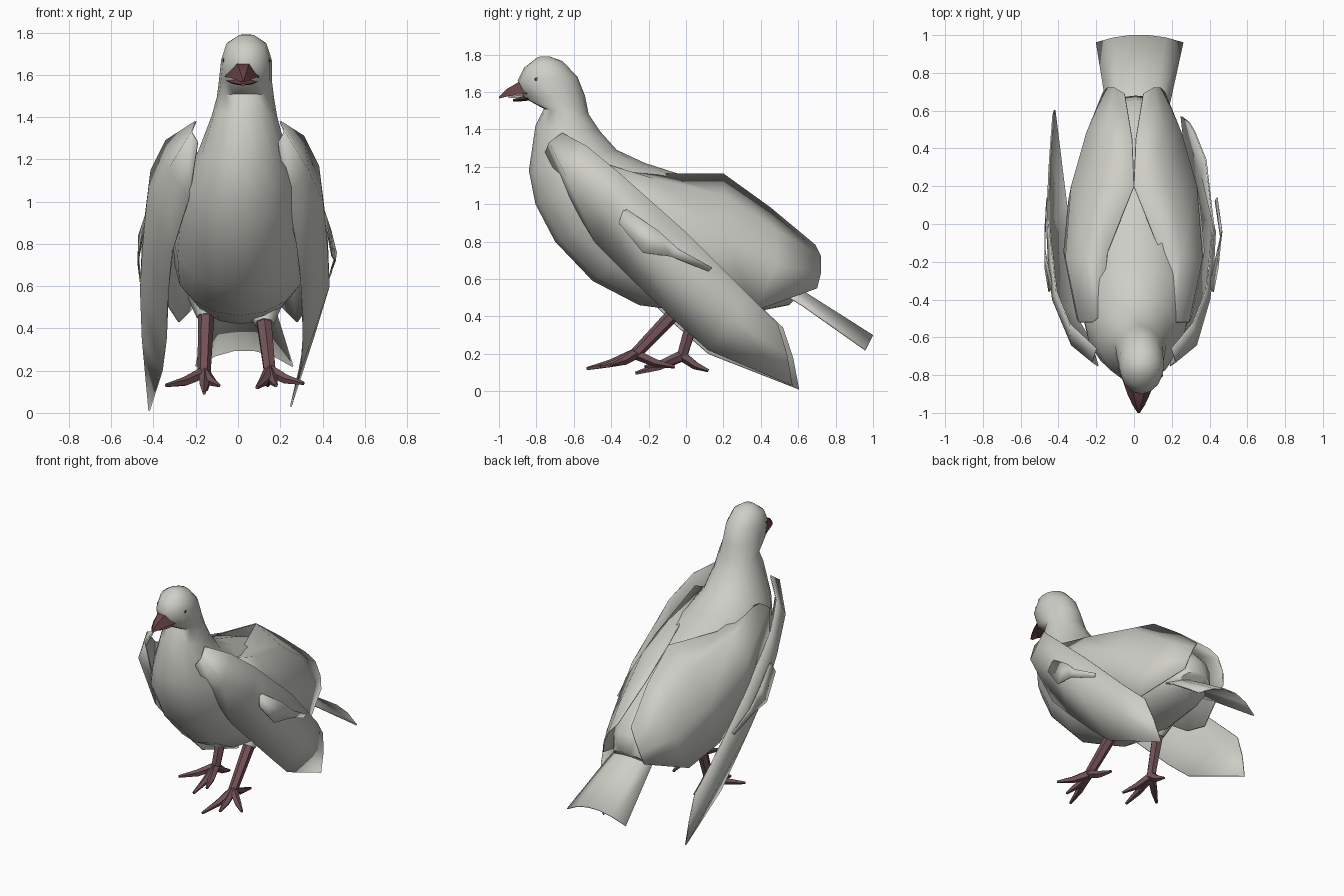
import bpy, bmesh, math
from mathutils import Vector

if "Cube" in bpy.data.objects:
    bpy.data.objects.remove(bpy.data.objects["Cube"])


def material(name, rgb):
    m = bpy.data.materials.new(name)
    m.diffuse_color = (*rgb, 1)
    m.use_nodes = True
    m.node_tree.nodes["Principled BSDF"].inputs["Base Color"].default_value = m.diffuse_color
    return m


PLUMAGE = material("pale plumage", (0.62, 0.62, 0.57))
LEG = material("leg pink brown", (0.17, 0.085, 0.095))
BEAK = material("dark beak red", (0.14, 0.055, 0.06))
EYE = material("eye dark", (0.06, 0.06, 0.055))


def make(name, rows, mat, closed=False, caps=False, angle=60, thick=0):
    """Skin rows of points into a sheet, or a tube when closed."""
    bm = bmesh.new()
    vs = [[bm.verts.new(p) for p in r] for r in rows]
    n = len(rows[0])
    for a, b in zip(vs, vs[1:]):
        for i in range(n if closed else n - 1):
            j = (i + 1) % n
            bm.faces.new((a[i], a[j], b[j], b[i]))
    if caps:
        bm.faces.new(vs[0])
        bm.faces.new(vs[-1])
    bmesh.ops.recalc_face_normals(bm, faces=bm.faces)
    me = bpy.data.meshes.new(name)
    bm.to_mesh(me)
    bm.free()
    ob = bpy.data.objects.new(name, me)
    bpy.context.collection.objects.link(ob)
    me.materials.append(mat)
    if thick:
        s = ob.modifiers.new("thickness", 'SOLIDIFY')
        s.thickness = thick
        s.offset = 0
    bpy.ops.object.select_all(action='DESELECT')
    bpy.context.view_layer.objects.active = ob
    ob.select_set(True)
    bpy.ops.object.shade_smooth_by_angle(angle=math.radians(angle))
    return ob


def limb(name, pts, radii, mat, sides=6):
    """Tapered tube through points."""
    pts = [Vector(p) for p in pts]
    rows = []
    for k, p in enumerate(pts):
        d = (pts[min(k + 1, len(pts) - 1)] - pts[max(k - 1, 0)]).normalized()
        u = d.cross(Vector((0.3, 0.1, 1))).normalized()
        w = d.cross(u)
        rows.append([p + radii[k] * (u * math.cos(t) + w * math.sin(t))
                     for t in (math.tau * i / sides for i in range(sides))])
    return make(name, rows, mat, True, True, 50)


# Body, neck and head: rings given by front point, back point, half width, centre x
RINGS = [
    (-.79, 1.788, -.73, 1.79, .035, .04), (-.865, 1.73, -.66, 1.765, .095, .04),
    (-.90, 1.66, -.58, 1.68, .12, .04), (-.87, 1.57, -.54, 1.58, .125, .035),
    (-.76, 1.51, -.52, 1.48, .135, .035), (-.805, 1.42, -.46, 1.39, .155, .03),
    (-.84, 1.18, -.37, 1.29, .21, .02), (-.805, 1.0, -.22, 1.22, .27, .01),
    (-.70, .80, 0, 1.15, .305, .01), (-.5, .59, .2, 1.07, .32, .01),
    (-.25, .46, .4, .94, .31, .01), (.05, .42, .56, .81, .25, .01),
    (.35, .42, .66, .70, .18, .01), (.55, .46, .68, .58, .12, .01)]
rows = []
for fy, fz, by, bz, w, cx in RINGS:
    rows.append([(cx + w * math.sin(t),
                  (fy + by) / 2 + (fy - by) / 2 * math.cos(t),
                  (fz + bz) / 2 + (fz - bz) / 2 * math.cos(t))
                 for t in (math.tau * i / 16 for i in range(16))])
make("body", rows, PLUMAGE, True, True)

# Long flight feathers: shoulder to low tip
FLIGHT = [
    [(.20, -.66, 1.38), (.22, -.73, 1.33), (.19, -.75, 1.28)],
    [(.31, -.53, 1.31), (.33, -.64, 1.15), (.23, -.62, 1.02)],
    [(.38, -.36, 1.17), (.40, -.40, 1.00), (.28, -.48, .79)],
    [(.40, -.18, 1.01), (.42, -.24, .79), (.30, -.30, .61)],
    [(.42, .00, .85), (.43, -.04, .60), (.31, -.05, .37)],
    [(.38, .34, .51), (.36, .25, .37), (.30, .12, .22)],
    [(.32, .49, .36), (.29, .54, .20), (.25, .57, .03)]]
# Folded back feathers covering the rump, front edge sunk into the shoulders
FOLDED = [
    [(.17, -.48, 1.22), (.22, -.52, 1.24), (.29, -.52, 1.23), (.30, -.50, 1.05)],
    [(.14, -.15, 1.16), (.25, -.16, 1.13), (.36, -.18, 1.00), (.37, -.15, .72)],
    [(.00, .20, 1.16), (.20, .20, 1.05), (.33, .20, .84), (.345, .12, .53)],
    [(.01, .45, .98), (.16, .48, .86), (.25, .48, .68), (.28, .37, .43)],
    [(.05, .69, .78), (.10, .72, .72), (.14, .72, .63), (.16, .70, .55)]]
# Loose covert feathers lying on the wing
COVERTS = [
    [(.40, -.33, .98), (.44, -.15, .86), (.465, -.04, .76), (.44, .14, .66)],
    [(.42, -.36, .90), (.445, -.23, .74), (.46, -.08, .72), (.43, .12, .64)]]


def place(rows, s):
    """Left side: the wing tip hangs wider."""
    def move(p):
        x, y, z = p
        if s < 0 and y > -.6:
            x = min(x + .03 + .14 * max(0, y / .57), .472 - .08 * max(0, y))
            y, z = y * 1.06 if y > .3 else y, z - .02
        return (s * x, y, z)
    return [[move(p) for p in r] for r in rows]


for side, s in (("right", 1), ("left", -1)):
    make(side + "_flight_feathers", place(FLIGHT, s), PLUMAGE, thick=.008)
    make(side + "_folded_wing", [[(s * x, y, z) for x, y, z in r] for r in FOLDED],
         PLUMAGE, thick=.008)
    make(side + "_coverts", place(COVERTS, s), PLUMAGE, thick=.006)
    # Eye
    bpy.ops.mesh.primitive_uv_sphere_add(segments=8, ring_count=6, radius=.01,
                                         location=(.04 + s * .108, -.80, 1.668))
    eye = bpy.context.object
    eye.name = side + "_eye"
    eye.scale.x = .5
    eye.data.materials.append(EYE)

# Arched tail fan
tail = []
for y, z, w, cx, drop in ((.45, .62, .13, .02, .06), (.62, .54, .165, .02, .08),
                          (1.0, .30, .23, .03, .08)):
    tail.append([(cx + w * t, y - .04 * t * t * (y > .9), z - drop * t * t)
                 for t in (-1, -.6, -.2, .2, .6, 1)])
make("tail", tail, PLUMAGE, thick=.008)

# Beak, slightly open, ridged on top and hollowed below
make("upper_beak", [[(.025 + w * k, y, (z1 if top else z0) + lift)
                     for k, top, lift in ((-1, 0, 0), (-.45, 1, 0), (.45, 1, 0),
                                          (1, 0, 0), (0, 0, .008))]
                    for y, w, z0, z1 in ((-.82, .088, 1.59, 1.665), (-.90, .06, 1.587, 1.65),
                                         (-.96, .032, 1.575, 1.615),
                                         (-1.0, .006, 1.565, 1.575))],
     BEAK, True, True, 35)
make("lower_beak", [[(.025 + w * math.cos(a), y, z + h * math.sin(a))
                     for a in (math.tau * i / 8 for i in range(8))]
                    for y, z, w, h in ((-.82, 1.572, .08, .016), (-.88, 1.562, .05, .012),
                                       (-.925, 1.555, .012, .006))],
     BEAK, True, True, 40)
limb("tongue", ((.02, -.84, 1.58), (.015, -.95, 1.574)), (.016, .008), PLUMAGE, 5)

# Legs and toes: hip, ankle, toe tips
LEGS = {
    "right": ((.12, -.02, .46), (.15, -.27, .20),
              ((.31, -.40, .14), (.09, -.53, .12), (.18, -.46, .13), (.14, -.06, .13))),
    "left": ((-.15, .07, .50), (-.16, -.02, .19),
             ((-.34, -.18, .13), (-.16, -.27, .095), (-.09, -.22, .13), (-.15, .12, .11)))}
for side, (hip, ankle, tips) in LEGS.items():
    limb(side + "_leg", (hip, ankle), (.04, .031), LEG)
    for i, tip in enumerate(tips):
        mid = Vector(ankle).lerp(Vector(tip), .5) - Vector((0, 0, .012))
        limb(f"{side}_toe_{i + 1}", (ankle, mid, tip), (.03, .023, .009), LEG, 5)
    # Downy tuft around the top of the leg
    top = Vector(hip)
    limb(side + "_leg_tuft", (top + Vector((0, .03, .05)), top.lerp(Vector(ankle), .15)),
         (.09, .045), PLUMAGE, 7)
